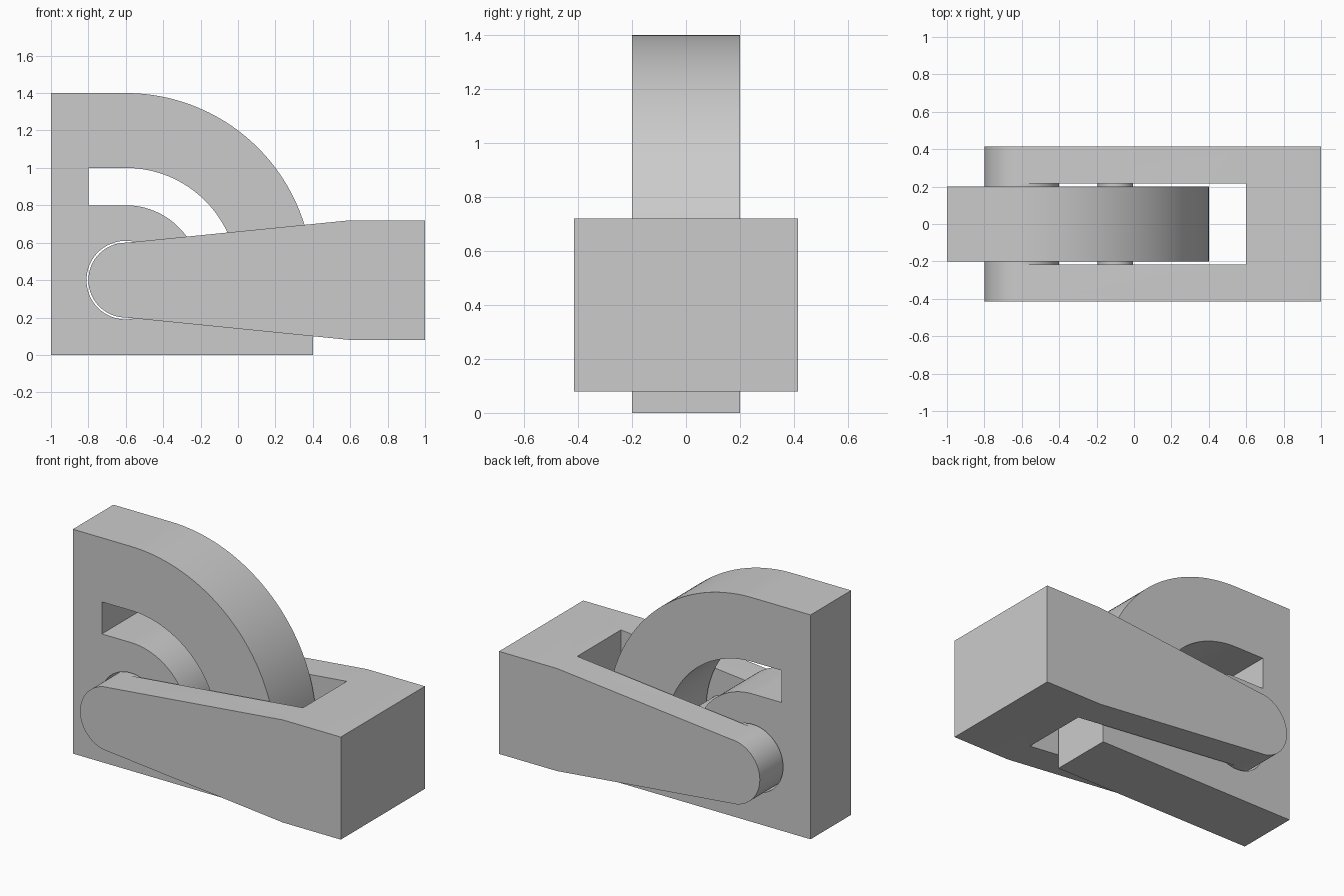
import bpy
import bmesh
from math import cos, sin, pi
from mathutils import Matrix, Vector

cube = bpy.data.objects.get("Cube")
if cube:
    bpy.data.objects.remove(cube, do_unlink=True)

grey = bpy.data.materials.new("light_grey")
grey.use_nodes = True
colour = (0.6, 0.6, 0.6, 1)
grey.diffuse_color = colour
grey.node_tree.nodes["Principled BSDF"].inputs["Base Color"].default_value = colour

PIVOT = Vector((-0.6, 0.4))


def arc(radius, start, end, steps=48, centre=PIVOT):
    """Points on an arc in the x-z plane, angles in half turns."""
    angles = [pi * (start + (end - start) * i / steps) for i in range(steps + 1)]
    return [(centre.x + radius * cos(a), centre.y + radius * sin(a)) for a in angles]


def circle(radius, centre=PIVOT):
    return arc(radius, 0, 2, 96, centre)[:-1]


def extrude_profile(name, loops, half_width):
    """Fill x-z outlines (inner loops become holes) and extrude them along y."""
    curve = bpy.data.curves.new(name + "_profile", "CURVE")
    curve.dimensions = "2D"
    curve.fill_mode = "BOTH"
    curve.extrude = half_width
    for loop in loops:
        spline = curve.splines.new("POLY")
        spline.points.add(len(loop) - 1)
        for point, (x, z) in zip(spline.points, loop):
            point.co = (x, z, 0, 1)
        spline.use_cyclic_u = True
    helper = bpy.data.objects.new(name + "_helper", curve)
    bpy.context.collection.objects.link(helper)
    graph = bpy.context.evaluated_depsgraph_get()
    mesh = bpy.data.meshes.new_from_object(helper.evaluated_get(graph))
    bpy.data.objects.remove(helper, do_unlink=True)
    mesh.name = name

    bm = bmesh.new()
    bm.from_mesh(mesh)
    bmesh.ops.remove_doubles(bm, verts=bm.verts, dist=0.0001)
    bm.transform(Matrix.Rotation(pi / 2, 4, "X"))
    bmesh.ops.recalc_face_normals(bm, faces=bm.faces)
    bm.to_mesh(mesh)
    bm.free()
    mesh.materials.clear()
    mesh.materials.append(grey)
    obj = bpy.data.objects.new(name, mesh)
    bpy.context.collection.objects.link(obj)
    return obj


def activate(obj):
    bpy.ops.object.select_all(action="DESELECT")
    obj.select_set(True)
    bpy.context.view_layer.objects.active = obj


# Quadrant plate with a pivot hole and a curved guide slot
plate_outline = [(-1, 0), (0.4, 0)] + arc(1.0, 0, 0.5) + [(-1, 1.4)]
guide_slot = ([(0, 0.2)] + arc(0.6, 0, 0.5) + [(-0.8, 1), (-0.8, 0.8)]
              + arc(0.4, 0.5, 0) + [(-0.2, 0.2)])
plate = extrude_profile("quadrant_plate", [plate_outline, guide_slot, circle(0.21)], 0.2)

# Forked lever: tapered profile with the gap for the plate cut out
lever_outline = arc(0.2, 0.5, 1.5) + [(0.6, 0.08), (1, 0.08), (1, 0.72), (0.6, 0.72)]
lever = extrude_profile("forked_lever", [lever_outline], 0.415)
gap = extrude_profile("fork_gap_cutter", [[(-1, 0), (0.6, 0), (0.6, 1), (-1, 1)]], 0.216)
gap.hide_render = True
cut = lever.modifiers.new("fork_gap", "BOOLEAN")
cut.operation = "DIFFERENCE"
cut.solver = "EXACT"
cut.object = gap
activate(lever)
bpy.ops.object.modifier_apply(modifier=cut.name)
bpy.data.objects.remove(gap, do_unlink=True)

# Pins joining the fork arms through the plate
pivot_pin = extrude_profile("pivot_pin", [circle(0.2)], 0.217)
guide_pin = extrude_profile("guide_pin", [circle(0.095, Vector((-0.1, 0.4)))], 0.217)

for part in (plate, lever, pivot_pin, guide_pin):
    activate(part)
    bpy.ops.object.shade_smooth_by_angle(angle=pi / 9)
